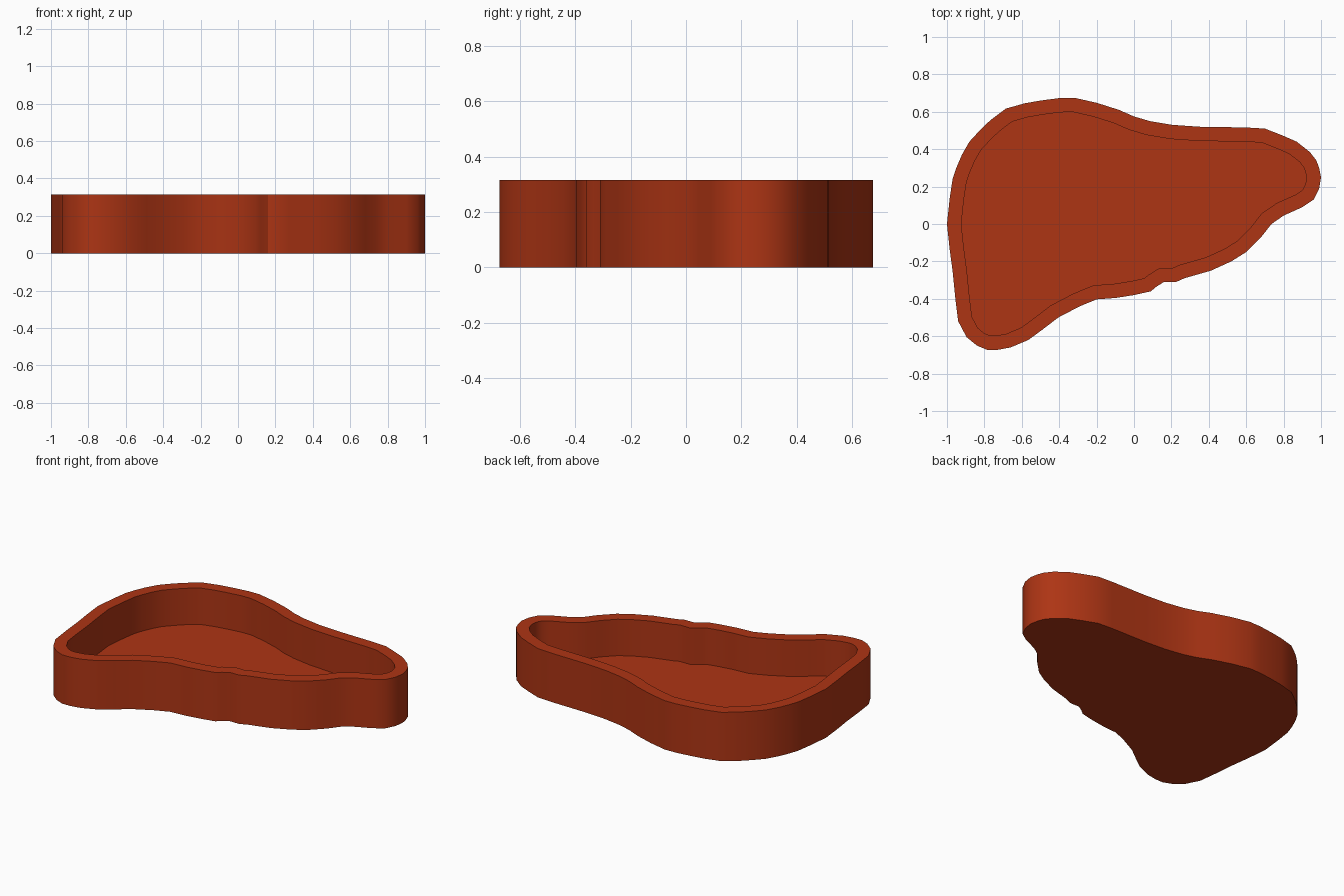
import bpy, bmesh
from mathutils import Vector

if "Cube" in bpy.data.objects:
    bpy.data.objects.remove(bpy.data.objects["Cube"])

HEIGHT, WALL, FLOOR = 0.315, 0.076, 0.08

# Outer outline seen from above, counter-clockwise from the right tip
OUTLINE = [
    (1.0, .25), (.99, .30), (.975, .34), (.94, .385), (.87, .44), (.79, .475),
    (.70, .51), (.60, .516), (.35, .52), (.205, .53), (.085, .55), (0, .575),
    (-.08, .61), (-.20, .648), (-.32, .675), (-.40, .673), (-.50, .66),
    (-.585, .645), (-.685, .617), (-.77, .553), (-.825, .50), (-.88, .44),
    (-.92, .37), (-.95, .30), (-.97, .24), (-.985, .14), (-1, 0),
    (-.985, -.14), (-.97, -.25), (-.955, -.40), (-.94, -.52), (-.895, -.605),
    (-.84, -.65), (-.785, -.673), (-.73, -.673), (-.66, -.66), (-.565, -.62),
    (-.49, -.565), (-.405, -.50), (-.29, -.44), (-.20, -.403), (-.095, -.395),
    (0, -.38), (.09, -.36), (.12, -.335), (.16, -.31), (.225, -.31),
    (.27, -.29), (.41, -.25), (.52, -.20), (.60, -.15), (.68, -.07),
    (.735, 0), (.80, .045), (.90, .09), (.96, .13), (.99, .19),
]


def inset(points, dist):
    """Move a counter-clockwise outline inward with mitred corners."""
    pts = [Vector(p) for p in points]
    result = []
    for i, p in enumerate(pts):
        a = (p - pts[i - 1]).normalized()
        b = (pts[(i + 1) % len(pts)] - p).normalized()
        na, nb = Vector((-a.y, a.x)), Vector((-b.y, b.x))
        result.append(p + (na + nb) * dist / (1 + na.dot(nb)))
    return result


bm = bmesh.new()


def ring(points, z):
    return [bm.verts.new((p[0], p[1], z)) for p in points]


# Rings from the underside, up the outer wall, over the rim, down to the floor
inner = inset(OUTLINE, WALL)
rings = [ring(OUTLINE, 0), ring(OUTLINE, HEIGHT), ring(inner, HEIGHT), ring(inner, FLOOR)]
n = len(OUTLINE)
for low, high in zip(rings, rings[1:]):
    for i in range(n):
        j = (i + 1) % n
        bm.faces.new((low[i], low[j], high[j], high[i]))
bm.faces.new(rings[0][::-1])   # underside
bm.faces.new(rings[-1])        # tray floor

mesh = bpy.data.meshes.new("tray")
bm.to_mesh(mesh)
bm.free()
tray = bpy.data.objects.new("tray", mesh)
bpy.context.collection.objects.link(tray)

# Rust-red material
mat = bpy.data.materials.new("rust_red")
mat.diffuse_color = (0.42, 0.035, 0.007, 1)
mat.use_nodes = True
mat.node_tree.nodes["Principled BSDF"].inputs["Base Color"].default_value = mat.diffuse_color
mesh.materials.append(mat)

# Smooth walls with crisp rim and notch edges
bpy.context.view_layer.objects.active = tray
tray.select_set(True)
bpy.ops.object.shade_smooth_by_angle(angle=0.53)
